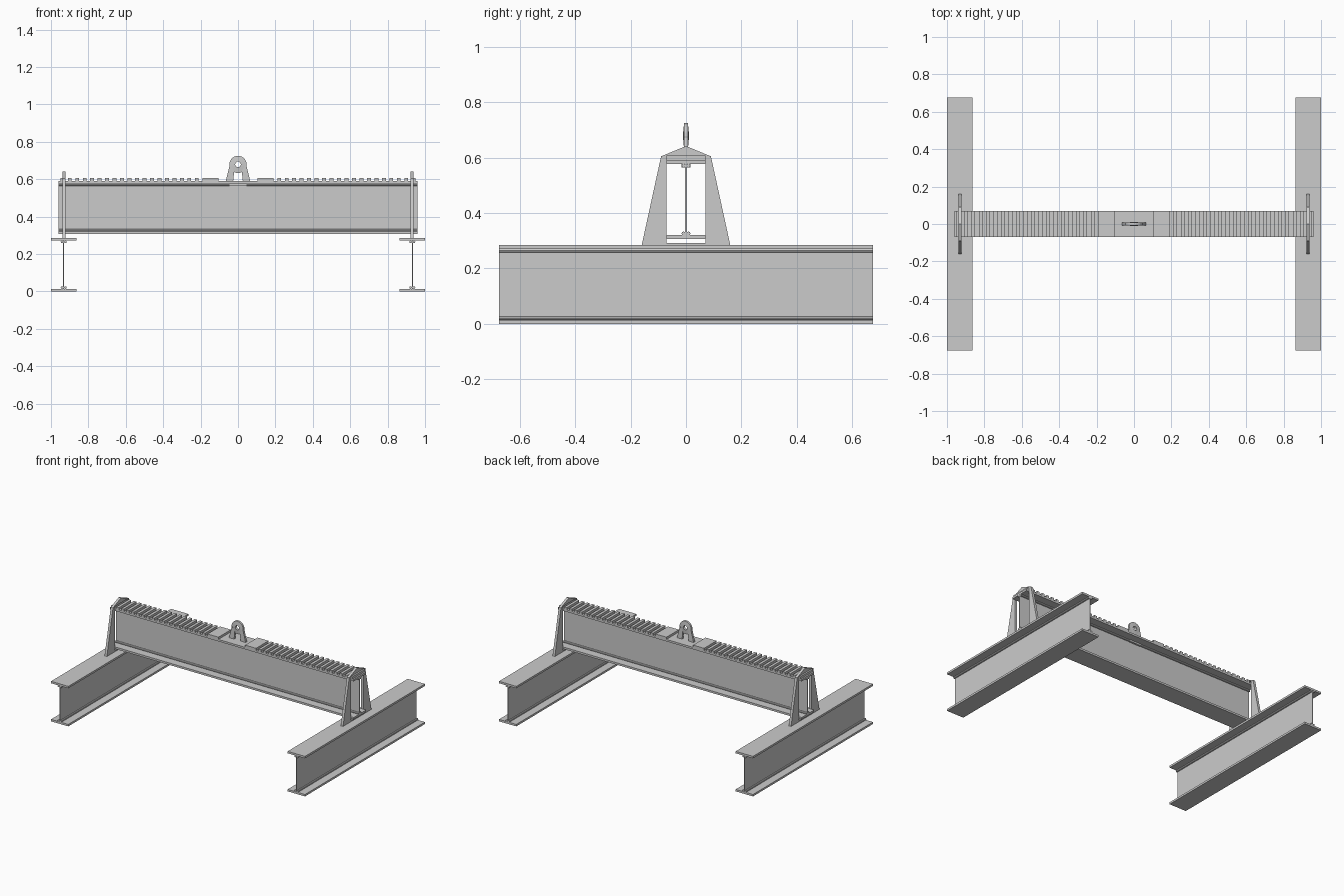
import bpy, bmesh, math
from mathutils import Matrix, Vector

if "Cube" in bpy.data.objects:
    bpy.data.objects.remove(bpy.data.objects["Cube"])


def finish(name, bm):
    bmesh.ops.recalc_face_normals(bm, faces=bm.faces)
    me = bpy.data.meshes.new(name)
    bm.to_mesh(me)
    bm.free()
    ob = bpy.data.objects.new(name, me)
    bpy.context.collection.objects.link(ob)
    return ob


def add_box(bm, x0, x1, y0, y1, z0, z1):
    m = Matrix.Translation(((x0 + x1) / 2, (y0 + y1) / 2, (z0 + z1) / 2))
    bmesh.ops.create_cube(bm, size=1, matrix=m @ Matrix.Diagonal((x1 - x0, y1 - y0, z1 - z0, 1)))


def add_prism(bm, pts, offset):
    vs = [bm.verts.new(p) for p in pts]
    f = bm.faces.new(vs)
    ext = bmesh.ops.extrude_face_region(bm, geom=[f], use_keep_orig=True)["geom"]
    bmesh.ops.translate(bm, vec=Vector(offset),
                        verts=[g for g in ext if isinstance(g, bmesh.types.BMVert)])


def i_beam(name, length, half_w, z0, z1, along_y, cx=0):
    # flanges, web and weld beads, built along x then turned if needed
    bm = bmesh.new()
    h, t = length / 2, 0.014
    add_box(bm, -h, h, -half_w, half_w, z0, z0 + t)
    add_box(bm, -h, h, -half_w, half_w, z1 - t, z1)
    add_box(bm, -h, h, -0.003, 0.003, z0 + t, z1 - t)
    for y in (-0.009, 0.009):
        for z in (z0 + t + 0.006, z1 - t - 0.006):
            bmesh.ops.create_cone(bm, cap_ends=True, segments=8, radius1=0.007, radius2=0.007,
                                  depth=length, matrix=Matrix.Translation((0, y, z))
                                  @ Matrix.Rotation(math.pi / 2, 4, 'Y'))
    if along_y:
        bm.transform(Matrix.Translation((cx, 0, 0)) @ Matrix.Rotation(math.pi / 2, 4, 'Z'))
    return finish(name, bm)


# Beams
i_beam("main_beam", 1.92, 0.07, 0.306, 0.591, False)
for side, tag in ((-1, "left"), (1, "right")):
    i_beam(tag + "_cross_beam", 1.35, 0.068, 0, 0.285, True, side * 0.932)

    # End bracket: tapered gable frame around the main beam
    bm = bmesh.new()
    x = side * 0.93 - 0.009
    for s in (-1, 1):
        half = [(0.16, 0.284), (0.09, 0.605), (0, 0.642), (0, 0.607), (0.07, 0.607), (0.07, 0.284)]
        add_prism(bm, [(x, s * y, z) for y, z in half], (0.018, 0, 0))
    add_box(bm, x, x + 0.018, -0.07, 0.07, 0.284, 0.292)
    finish(tag + "_bracket", bm)

    # Row of grip bars and the wide stop plate
    bm = bmesh.new()
    for i in range(19):
        c = side * (0.94 - 0.04 * i)
        add_box(bm, c - 0.01, c + 0.01, -0.07, 0.07, 0.59, 0.607)
    finish(tag + "_grip_bars", bm)
    bm = bmesh.new()
    c = side * 0.148
    add_box(bm, c - 0.043, c + 0.043, -0.07, 0.07, 0.59, 0.607)
    finish(tag + "_stop_plate", bm)

# Lifting eye: splayed legs and a disc with a hole
bm = bmesh.new()
for s in (-1, 1):
    leg = [(0.066, 0.588), (0.043, 0.68), (0.02, 0.645), (0.026, 0.588)]
    add_prism(bm, [(s * px, -0.008, pz) for px, pz in leg], (0, 0.016, 0))
finish("lifting_eye_legs", bm)

bm = bmesh.new()
n = 24
rings = []
for r, y in ((0.046, -0.007), (0.046, 0.007), (0.015, 0.01), (0.015, -0.01)):
    rings.append([bm.verts.new((r * math.cos(2 * math.pi * i / n), y,
                                0.679 + r * math.sin(2 * math.pi * i / n))) for i in range(n)])
for k in range(4):
    a, b = rings[k], rings[(k + 1) % 4]
    for i in range(n):
        j = (i + 1) % n
        bm.faces.new((a[i], a[j], b[j], b[i]))
finish("lifting_eye_disc", bm)

# Clamp strap under the top flange
bm = bmesh.new()
add_box(bm, -0.045, 0.045, -0.016, 0.016, 0.565, 0.578)
finish("eye_strap", bm)
